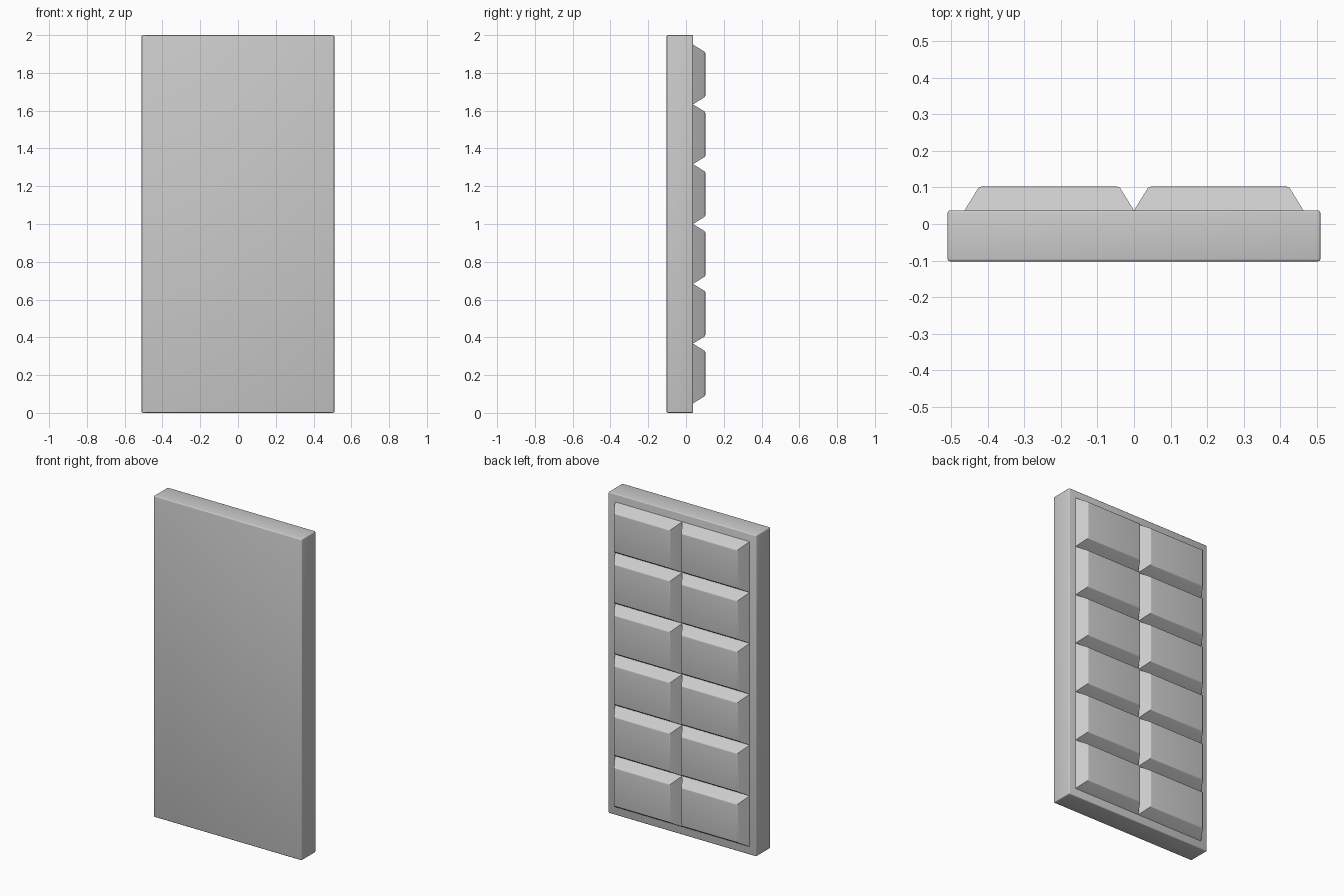
import bpy, bmesh
from mathutils import Vector

if "Cube" in bpy.data.objects:
    bpy.data.objects.remove(bpy.data.objects["Cube"])

SLAB_BACK = 0.037
PITCH_X, PITCH_Z = 0.464, 1.9 / 6


def finish(bm, name):
    bmesh.ops.recalc_face_normals(bm, faces=bm.faces)
    mesh = bpy.data.meshes.new(name)
    bm.to_mesh(mesh)
    bm.free()
    obj = bpy.data.objects.new(name, mesh)
    bpy.context.collection.objects.link(obj)
    for poly in mesh.polygons:
        poly.use_smooth = True
    mesh.set_sharp_from_angle(angle=0.6)
    return obj


def box(lo, hi):
    bm = bmesh.new()
    bmesh.ops.create_cube(bm, size=1)
    lo, hi = Vector(lo), Vector(hi)
    bmesh.ops.scale(bm, vec=hi - lo, verts=bm.verts)
    bmesh.ops.translate(bm, vec=(lo + hi) / 2, verts=bm.verts)
    return bm


# Base slab with softly rounded edges
bm = box((-0.51, -0.102, 0), (0.51, SLAB_BACK, 2))
bmesh.ops.bevel(bm, geom=bm.edges[:], offset=0.006, segments=3,
                profile=0.5, affect='EDGES')
finish(bm, "bar_slab")


# One tapered block, standing on the back of the slab
def segment(name, cx, cz):
    hx, hz, inset = PITCH_X / 2, PITCH_Z / 2, 0.04
    bm = box((-hx, SLAB_BACK, -hz), (hx, 0.102, hz))
    for v in bm.verts:
        if v.co.y > 0.08:
            v.co.x *= (hx - inset) / hx
            v.co.z *= (hz - inset) / hz
    raised = [e for e in bm.edges if max(v.co.y for v in e.verts) > 0.08
              and min(v.co.y for v in e.verts) > 0.08]
    bmesh.ops.bevel(bm, geom=raised, offset=0.005, segments=3,
                    profile=0.5, affect='EDGES')
    bmesh.ops.translate(bm, vec=(cx, 0, cz), verts=bm.verts)
    finish(bm, name)


# Two columns of six blocks
for row in range(6):
    for side, label in ((-1, "left"), (1, "right")):
        segment(f"segment_{label}_{row + 1}", side * PITCH_X / 2,
                0.05 + PITCH_Z * (row + 0.5))
